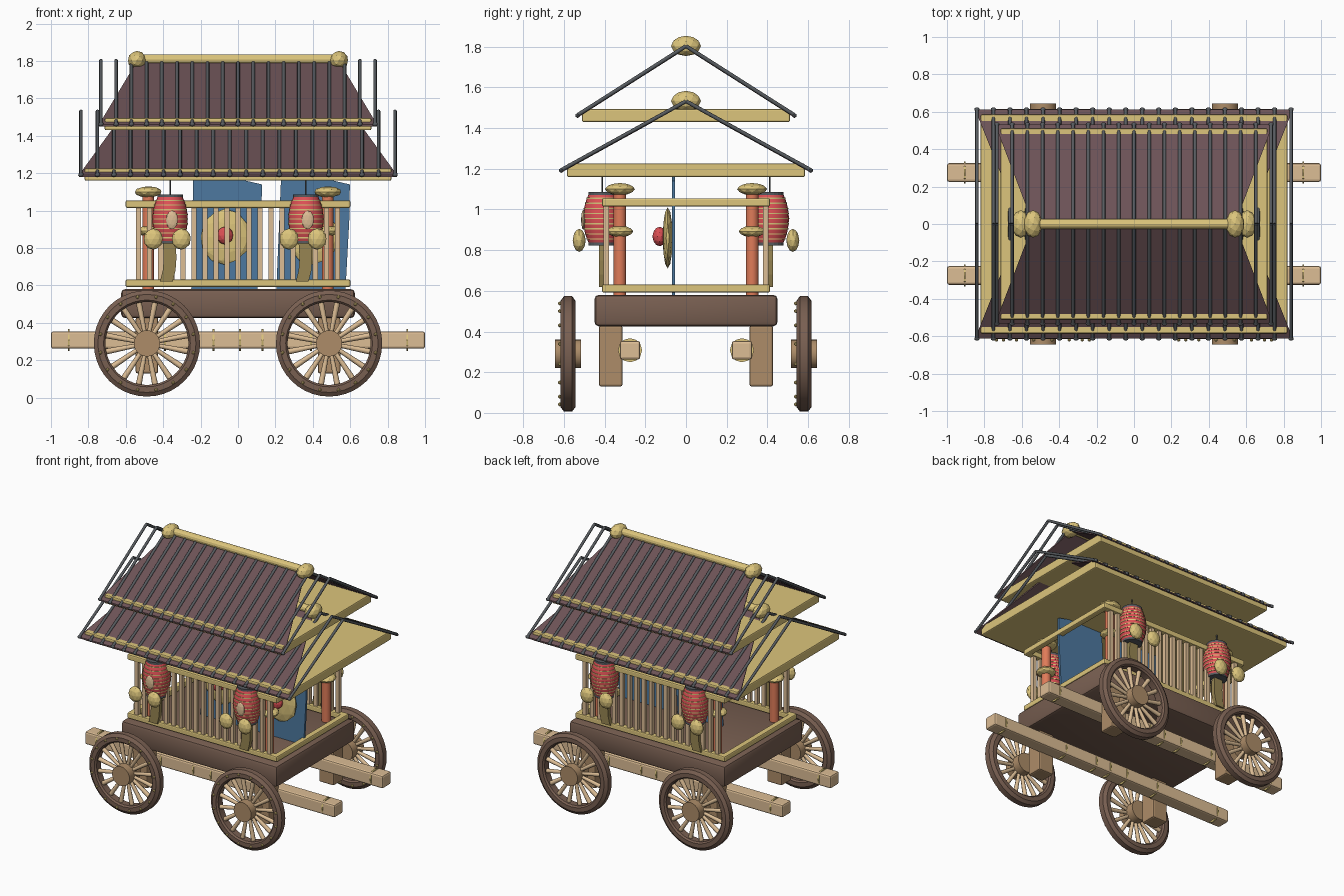
import bpy, bmesh, math
from mathutils import Vector, Matrix

if "Cube" in bpy.data.objects:
    bpy.data.objects.remove(bpy.data.objects["Cube"])

COLOURS = {
    "gold": (0.72, 0.56, 0.20), "tan_wood": (0.72, 0.51, 0.30),
    "brown_wood": (0.42, 0.265, 0.14), "dark_wood": (0.19, 0.115, 0.083),
    "roof_plum": (0.15, 0.085, 0.093), "orange": (0.74, 0.20, 0.10),
    "red": (0.72, 0.08, 0.09), "blue": (0.075, 0.19, 0.35),
    "charcoal": (0.095, 0.105, 0.115), "olive": (0.31, 0.235, 0.085),
}
MATS = {}
for key, rgb in COLOURS.items():
    MATS[key] = bpy.data.materials.new(key)
    MATS[key].diffuse_color = (*rgb, 1)


class Part:
    """Collects primitives into one single-colour object."""

    def __init__(self, name, colour):
        self.name, self.colour, self.bm = name, colour, bmesh.new()

    def box(self, centre, size, bevel=0.0):
        m = Matrix.Translation(centre) @ Matrix.Diagonal((*size, 1))
        verts = bmesh.ops.create_cube(self.bm, size=1, matrix=m)["verts"]
        if bevel:
            edges = list({e for v in verts for e in v.link_edges})
            bmesh.ops.bevel(self.bm, geom=edges, offset=bevel, segments=2,
                            profile=0.5, affect="EDGES")

    def rod(self, a, b, r, r2=None, n=8):
        a, b = Vector(a), Vector(b)
        d = b - a
        m = Matrix.Translation((a + b) / 2) @ d.to_track_quat("Z", "Y").to_matrix().to_4x4()
        bmesh.ops.create_cone(self.bm, cap_ends=True, segments=n, radius1=r,
                              radius2=r if r2 is None else r2, depth=d.length, matrix=m)

    def ball(self, centre, radii, sub=2):
        m = Matrix.Translation(centre) @ Matrix.Diagonal((*radii, 1))
        bmesh.ops.create_icosphere(self.bm, subdivisions=sub, radius=1, matrix=m)

    def lathe(self, centre, profile, n=24, axis="Z", loop=False):
        rings = []
        for r, h in profile:
            ring = []
            for i in range(n):
                c, s = r * math.cos(math.tau * i / n), r * math.sin(math.tau * i / n)
                p = Vector((c, s, h) if axis == "Z" else (c, h, s))
                ring.append(self.bm.verts.new(Vector(centre) + p))
            rings.append(ring)
        pairs = list(zip(rings, rings[1:]))
        if loop:
            pairs.append((rings[-1], rings[0]))
        else:
            self.bm.faces.new(rings[0])
            self.bm.faces.new(rings[-1])
        for lo, hi in pairs:
            for i in range(n):
                j = (i + 1) % n
                self.bm.faces.new((lo[i], lo[j], hi[j], hi[i]))

    def prism(self, points, offset):
        """Closed slab: polygon plus the same polygon moved by offset."""
        a = [self.bm.verts.new(p) for p in points]
        b = [self.bm.verts.new(Vector(p) + Vector(offset)) for p in points]
        self.bm.faces.new(a)
        self.bm.faces.new(b[::-1])
        for i in range(len(a)):
            j = (i + 1) % len(a)
            self.bm.faces.new((a[j], a[i], b[i], b[j]))

    def finish(self, smooth=None):
        bmesh.ops.recalc_face_normals(self.bm, faces=self.bm.faces[:])
        me = bpy.data.meshes.new(self.name)
        self.bm.to_mesh(me)
        self.bm.free()
        me.materials.append(MATS[self.colour])
        ob = bpy.data.objects.new(self.name, me)
        bpy.context.collection.objects.link(ob)
        if smooth:
            bpy.ops.object.select_all(action="DESELECT")
            ob.select_set(True)
            bpy.context.view_layer.objects.active = ob
            bpy.ops.object.shade_smooth_by_angle(angle=math.radians(smooth))


SIGNS = (-1, 1)
CORNERS = [(sx, sy) for sx in SIGNS for sy in SIGNS]

# Wheels: rim, spokes, hub, rivets
rim, spokes = Part("wheel_rims", "dark_wood"), Part("wheel_spokes", "tan_wood")
hubs, rivets = Part("wheel_hubs", "brown_wood"), Part("rim_rivets", "gold")
for sx, sy in CORNERS:
    c = Vector((0.487 * sx, 0.58 * sy, 0.29))
    rim.lathe(c, [(0.222, -0.025), (0.232, -0.036), (0.262, -0.036), (0.284, -0.02),
                  (0.284, 0.02), (0.262, 0.036), (0.232, 0.036), (0.222, 0.025)],
              n=40, axis="Y", loop=True)
    hubs.rod(c - Vector((0, 0.065, 0)), c + Vector((0, 0.065, 0)), 0.07, n=24)
    for i in range(16):
        a = math.tau * (i + 0.5) / 16
        d = Vector((math.cos(a), 0, math.sin(a)))
        spokes.rod(c + d * 0.05, c + d * 0.23, 0.011, 0.016)
        rivets.ball(c + d * 0.253 + Vector((0, -0.04, 0)), (0.01, 0.01, 0.01), 1)
rim.finish(30)
hubs.finish(30)
spokes.finish(50)
rivets.finish()

# Long carrying beams with metal straps, and support blocks
beams, straps = Part("carrying_beams", "tan_wood"), Part("beam_straps", "gold")
blocks = Part("support_blocks", "brown_wood")
for sy in SIGNS:
    beams.box((0, 0.275 * sy, 0.308), (2, 0.1, 0.092), 0.012)
    for x in (-0.905, -0.39, -0.13, 0.01, 0.13, 0.39, 0.905):
        straps.rod((x - 0.005, 0.275 * sy, 0.308), (x + 0.005, 0.275 * sy, 0.308), 0.059, n=12)
for sx, sy in CORNERS:
    blocks.box((0.487 * sx, 0.37 * sy, 0.28), (0.12, 0.115, 0.3), 0.01)
beams.finish()
straps.finish()
blocks.finish()

# Chassis
chassis = Part("chassis", "dark_wood")
chassis.box((0, 0, 0.503), (1.25, 0.9, 0.155), 0.022)
chassis.finish(30)

# Railing frames and balusters
rails, slats = Part("railing_frames", "gold"), Part("balusters", "tan_wood")
for z in (0.612, 1.035):
    for s in SIGNS:
        rails.box((0, 0.392 * s, z), (1.2, 0.042, 0.04), 0.008)
        rails.box((0.58 * s, 0, z), (0.042, 0.82, 0.04), 0.008)
for i in range(19):
    for s in SIGNS:
        slats.box((-0.531 + 0.059 * i, 0.392 * s, 0.825), (0.027, 0.027, 0.4))
rails.finish()
slats.finish()

# Corner pillars with round collars
pillars, collars = Part("pillars", "orange"), Part("pillar_collars", "gold")
for sx, sy in CORNERS:
    x, y = 0.48 * sx, 0.325 * sy
    pillars.rod((x, y, 0.57), (x, y, 1.11), 0.031, n=16)
    collars.ball((x, y, 1.1), (0.074, 0.074, 0.03))
    collars.ball((x, y, 0.892), (0.066, 0.066, 0.028))
pillars.finish(40)
collars.finish()

# Blue centre panels with gongs
panels, gongs, bosses = Part("panels", "blue"), Part("gongs", "gold"), Part("gong_bosses", "red")
for dx in (-0.06, 0.41):
    t = 0.015 if dx > 0 else 0
    pts = [(-0.19 - t, 0.58), (0.165, 0.58), (0.185, 0.95), (0.188, 1.14),
           (0.08, 1.165), (-0.18, 1.17)]
    panels.prism([(dx + px, -0.07, z) for px, z in pts], (0, 0.016, 0))
    gongs.ball((dx - 0.01, -0.09, 0.86), (0.135, 0.025, 0.15))
    bosses.ball((dx - 0.01, -0.13, 0.867), (0.045, 0.035, 0.048))
panels.finish()
gongs.finish()
bosses.finish()

# Lanterns with bands, caps, cords, gold bells, tassels and front plaques
lantern, bands = Part("lanterns", "red"), Part("lantern_bands", "gold")
caps, bells = Part("lantern_caps_and_cords", "charcoal"), Part("bells", "gold")
tassels, plaques = Part("tassels", "olive"), Part("lantern_plaques", "tan_wood")


def lantern_radius(h):
    return 0.094 - 1.9 * h * h


for sx, sy in CORNERS:
    x, y, z = 0.363 * sx, 0.412 * sy, 0.955
    lantern.lathe((x, y, z), [(lantern_radius(h / 100), h / 100) for h in range(-12, 13, 3)], n=20)
    for i in range(9):
        h = -0.1 + 0.025 * i
        r = lantern_radius(h)
        bands.lathe((x, y, z + h), [(r - 0.01, -0.003), (r + 0.002, -0.003),
                                    (r + 0.002, 0.003), (r - 0.01, 0.003)], n=20, loop=True)
    for h in (-0.123, 0.123):
        caps.rod((x, y, z + h - 0.009), (x, y, z + h + 0.009), 0.068, n=20)
    caps.rod((x, y, 1.08), (x, y, 1.18), 0.004, n=6)
    for off in SIGNS:
        bells.ball((x - 0.015 + 0.075 * off, 0.525 * sy, 0.848), (0.052, 0.032, 0.057))
    path = [(-0.005, 0.83), (0, 0.75), (-0.005, 0.68), (-0.02, 0.62)]
    pts = [(x + px - 0.034, y - 0.015, pz) for px, pz in path]
    pts += [(x + px + 0.034, y - 0.015, pz) for px, pz in reversed(path)]
    tassels.prism(pts, (0, 0.03, 0))
    if sy < 0:
        plaques.ball((x + 0.01, y - 0.092, 0.95), (0.033, 0.012, 0.05))
lantern.finish(40)
bands.finish(40)
for p in (caps, bells, tassels, plaques):
    p.finish()


# Tiered roofs: ceiling slab, two sloped sheets, ribs and a ridge pole
def roof(label, slab, eave, ridge, rib_count):
    (sx, sy, z0, z1), (ex, ey, ez), (rx, rz) = slab, eave, ridge
    ceiling = Part(label + "_ceiling", "gold")
    ceiling.box((0, 0, (z0 + z1) / 2), (2 * sx, 2 * sy, z1 - z0), 0.008)
    sheet, ribs = Part(label + "_sheets", "roof_plum"), Part(label + "_ribs", "charcoal")
    for s in SIGNS:
        sheet.prism([(-ex, s * ey, ez), (ex, s * ey, ez), (rx, 0, rz), (-rx, 0, rz)],
                    (0, 0, -0.01))
        for i in range(rib_count):
            x = -ex + 0.01 + (2 * ex - 0.02) * i / (rib_count - 1)
            ribs.rod((x, s * ey, ez + 0.003), (x, 0, rz + 0.003), 0.0095)
            ribs.ball((x, s * ey, ez + 0.001), (0.016, 0.012, 0.013), 1)
    pole = Part(label + "_ridge_pole", "gold")
    pole.rod((-rx, 0, rz + 0.008), (rx, 0, rz + 0.008), 0.027, n=12)
    for s in SIGNS:
        pole.ball((s * rx, 0, rz + 0.004), (0.05, 0.074, 0.05))
    ribs.finish(50)
    for p in (ceiling, sheet, pole):
        p.finish()


roof("lower_roof", (0.82, 0.585, 1.16, 1.226), (0.85, 0.613, 1.191), (0.605, 1.529), 20)
roof("upper_roof", (0.713, 0.511, 1.43, 1.494), (0.743, 0.533, 1.461), (0.54, 1.8), 19)

for m in bpy.data.materials:
    if m.users and not m.is_grease_pencil:
        m.use_nodes = True
        m.node_tree.nodes["Principled BSDF"].inputs["Base Color"].default_value = m.diffuse_color
